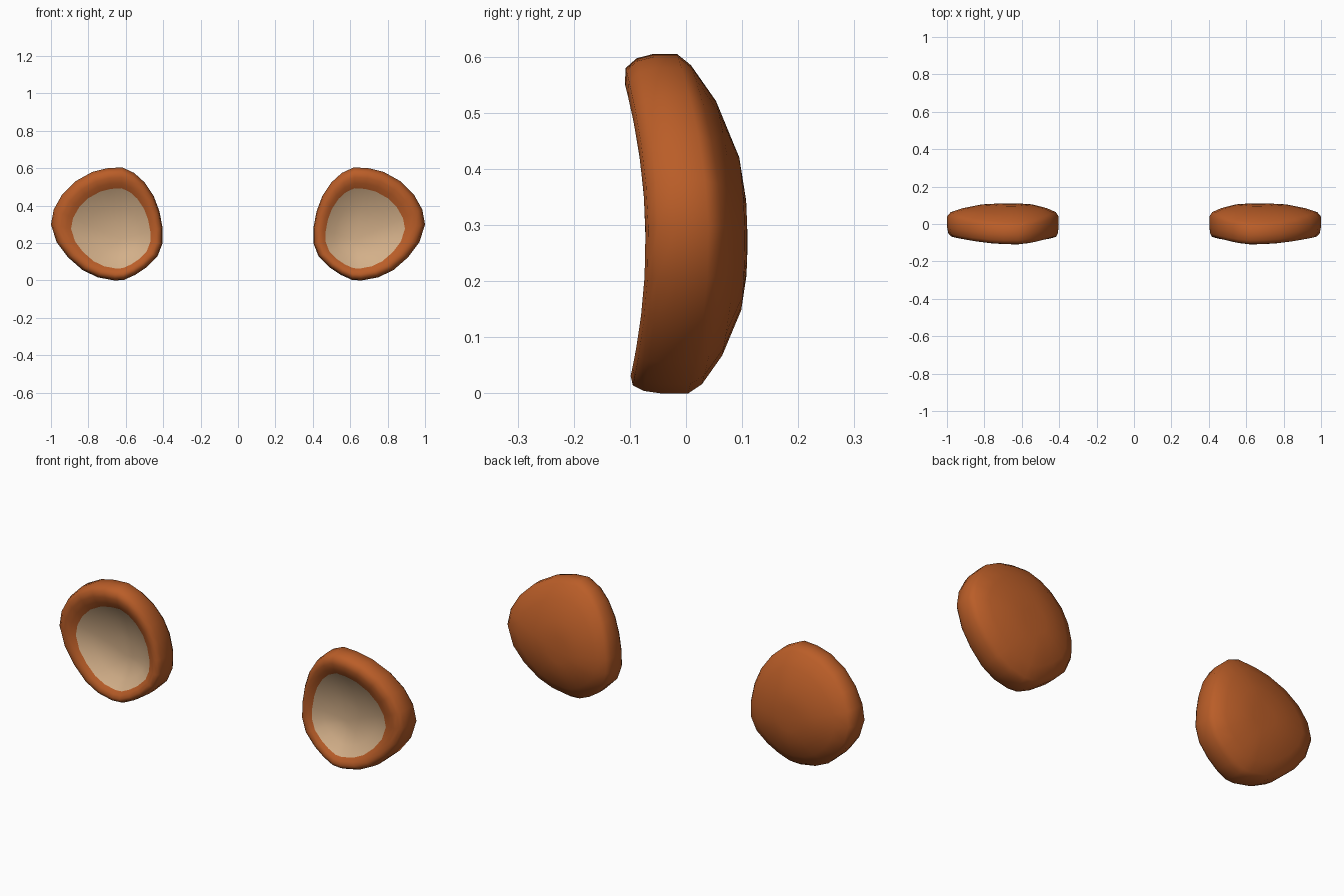
import bpy, bmesh

cube = bpy.data.objects.get("Cube")
if cube:
    bpy.data.objects.remove(cube, do_unlink=True)


def make_material(name, rgb):
    mat = bpy.data.materials.new(name)
    mat.use_nodes = True
    mat.diffuse_color = (*rgb, 1)
    bsdf = mat.node_tree.nodes["Principled BSDF"]
    bsdf.inputs["Base Color"].default_value = (*rgb, 1)
    bsdf.inputs["Roughness"].default_value = 0.8
    return mat


fur = make_material("brown_fur", (0.49, 0.11, 0.021))
skin = make_material("tan_inner_ear", (0.65, 0.43, 0.25))

# Ear outline (x, z), clockwise from the top
OUTLINE = [(0.62, 0.605), (0.70, 0.60), (0.78, 0.58), (0.87, 0.53), (0.94, 0.46),
           (0.985, 0.38), (1.0, 0.30), (0.97, 0.205), (0.91, 0.125), (0.83, 0.055),
           (0.75, 0.017), (0.66, 0.0), (0.61, 0.003), (0.55, 0.03), (0.49, 0.07),
           (0.43, 0.13), (0.403, 0.2), (0.403, 0.28), (0.42, 0.37), (0.45, 0.45),
           (0.5, 0.525), (0.555, 0.575)]
BACK, FRONT = (0.66, 0.27), (0.63, 0.22)

# Rings from the back, over the rim, into the cup: centre, scale, depth, bend
RINGS = [(BACK, 0.22, 0.109, 0.03), (BACK, 0.45, 0.105, 0.04),
         (BACK, 0.75, 0.085, 0.045), (BACK, 0.94, 0.064, 0.05),
         (BACK, 1.0, 0.04, 0.045), (BACK, 1.0, -0.015, 0.035),
         (FRONT, 0.98, -0.05, 0.032), (FRONT, 0.935, -0.067, 0.038),
         (FRONT, 0.86, -0.072, 0.042), (FRONT, 0.78, -0.068, 0.045),
         (FRONT, 0.71, -0.059, 0.04), (FRONT, 0.5, -0.031, 0.03),
         (FRONT, 0.25, -0.013, 0.01)]
TAN_START = 10


def make_ear(name, side):
    bm = bmesh.new()
    loops = []
    for (cx, cz), scale, depth, bend in RINGS:
        loop = []
        for x, z in OUTLINE:
            px, pz = cx + (x - cx) * scale, cz + (z - cz) * scale
            # Top and bottom curl towards the front
            y = depth - bend * ((pz - 0.27) / 0.3) ** 2
            loop.append(bm.verts.new((side * px, y, pz)))
        loops.append(loop)

    n = len(OUTLINE)
    for r in range(len(loops) - 1):
        a, b = loops[r], loops[r + 1]
        for i in range(n):
            j = (i + 1) % n
            face = bm.faces.new((a[i], a[j], b[j], b[i]))
            face.material_index = int(r >= TAN_START)

    # Close the back and the cup floor with fans
    for loop, centre, depth, index in ((loops[0], BACK, 0.11, 0), (loops[-1], FRONT, -0.008, 1)):
        pole = bm.verts.new((side * centre[0], depth, centre[1]))
        for i in range(n):
            bm.faces.new((loop[i], loop[(i + 1) % n], pole)).material_index = index

    bmesh.ops.recalc_face_normals(bm, faces=bm.faces)
    for face in bm.faces:
        face.smooth = True
    mesh = bpy.data.meshes.new(name)
    bm.to_mesh(mesh)
    bm.free()
    mesh.materials.append(fur)
    mesh.materials.append(skin)
    obj = bpy.data.objects.new(name, mesh)
    bpy.context.collection.objects.link(obj)


make_ear("left_ear", 1)
make_ear("right_ear", -1)
